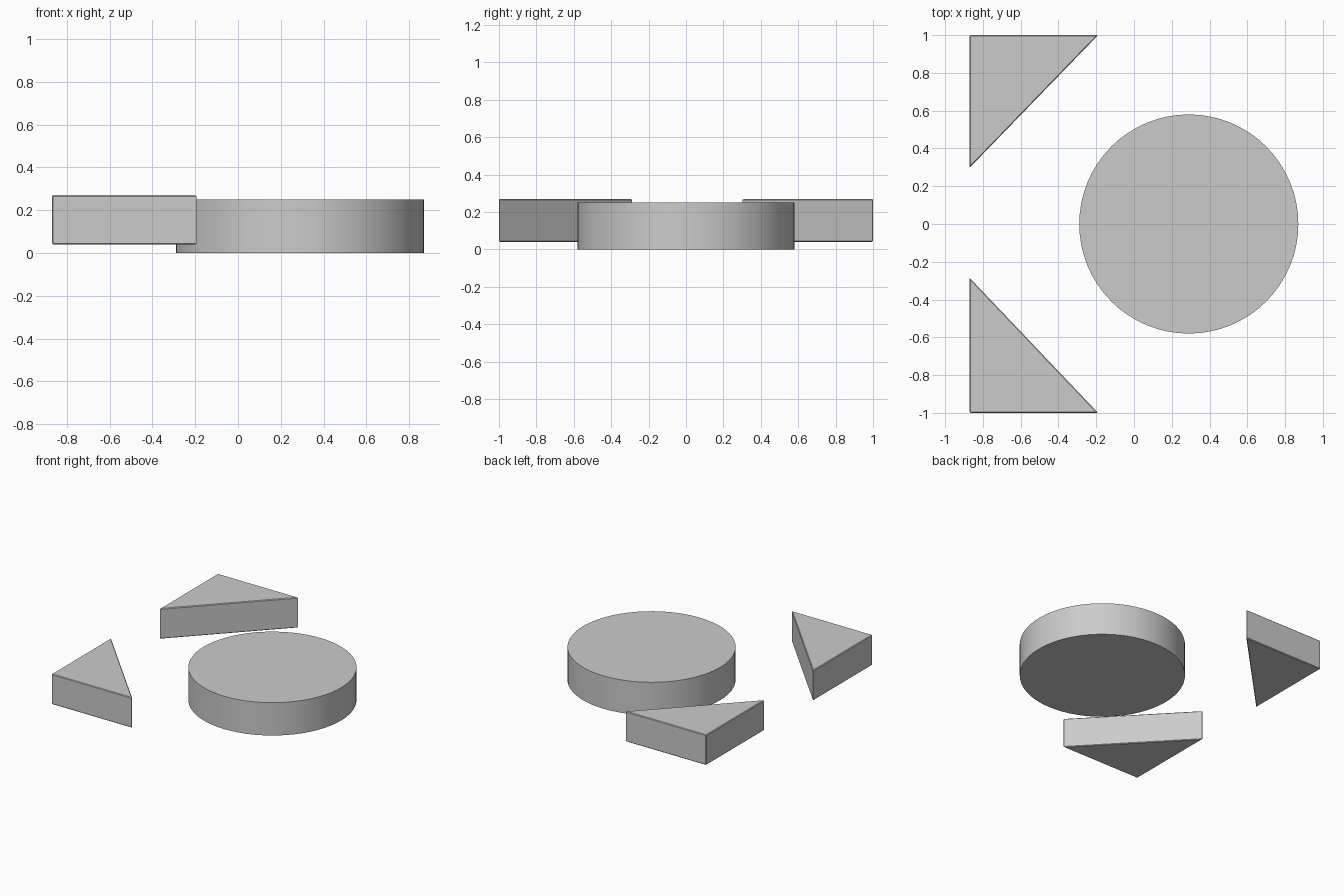
import bpy, bmesh

if "Cube" in bpy.data.objects:
    bpy.data.objects.remove(bpy.data.objects["Cube"])


def soften(obj, width=0.005):
    # tiny chamfer on the hard edges
    m = obj.modifiers.new("edge_chamfer", 'BEVEL')
    m.width = width
    m.segments = 1
    m.limit_method = 'ANGLE'
    m.angle_limit = 0.6


def wedge(name, pts, z0, z1):
    # triangular prism from a flat outline
    bm = bmesh.new()
    face = bm.faces.new([bm.verts.new((x, y, z0)) for x, y in pts])
    ext = bmesh.ops.extrude_face_region(bm, geom=[face])
    for v in ext["geom"]:
        if isinstance(v, bmesh.types.BMVert):
            v.co.z = z1
    bmesh.ops.recalc_face_normals(bm, faces=bm.faces)
    mesh = bpy.data.meshes.new(name)
    bm.to_mesh(mesh)
    bm.free()
    obj = bpy.data.objects.new(name, mesh)
    bpy.context.collection.objects.link(obj)
    soften(obj)
    return obj


# Round disc
bpy.ops.mesh.primitive_cylinder_add(vertices=64, radius=0.58, depth=0.25,
                                    location=(0.29, 0, 0.125))
disc = bpy.context.object
disc.name = "round_disc"
bpy.ops.object.shade_smooth_by_angle()

# Two right-angled wedges at the left corners
for name, side, tip in (("back_wedge", 1, 0.298), ("front_wedge", -1, 0.285)):
    wedge(name, [(-0.87, side), (-0.19, side), (-0.87, side * tip)], 0.04, 0.27)
